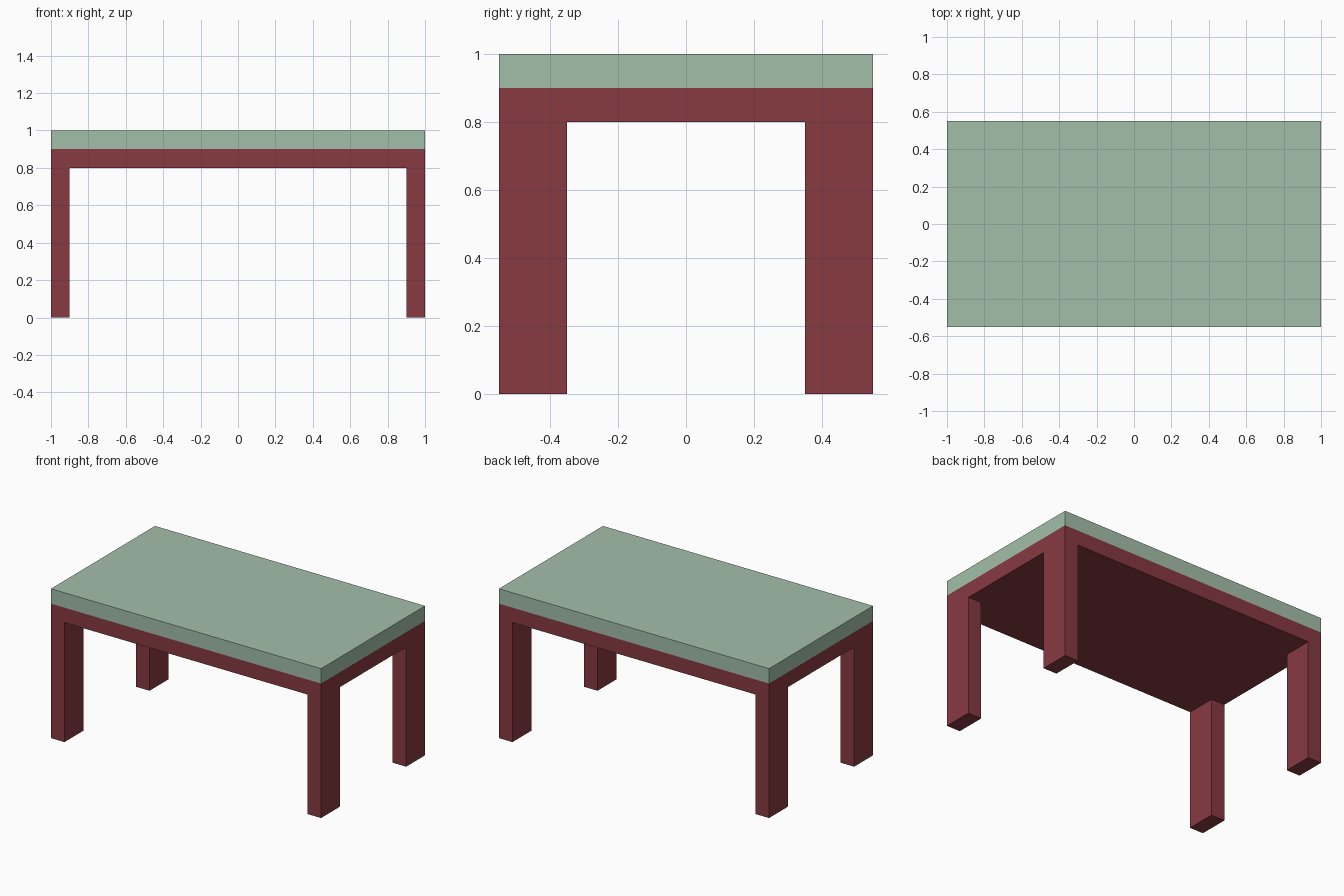
import bpy
import bmesh
from mathutils import Matrix, Vector

cube = bpy.data.objects.get("Cube")
if cube:
    bpy.data.objects.remove(cube, do_unlink=True)


def make_material(name, rgb):
    mat = bpy.data.materials.new(name)
    mat.use_nodes = True
    color = (*rgb, 1.0)
    mat.diffuse_color = color
    mat.node_tree.nodes["Principled BSDF"].inputs["Base Color"].default_value = color
    return mat


def make_box(name, size, center, mat):
    bm = bmesh.new()
    bmesh.ops.create_cube(bm, size=1, matrix=Matrix.Diagonal((*size, 1)))
    mesh = bpy.data.meshes.new(name)
    bm.to_mesh(mesh)
    bm.free()
    mesh.materials.append(mat)
    obj = bpy.data.objects.new(name, mesh)
    obj.location = Vector(center)
    bpy.context.collection.objects.link(obj)
    return obj


green = make_material("sage green", (0.366, 0.521, 0.402))
red = make_material("dark red", (0.242, 0.042, 0.053))

LENGTH, DEPTH = 2.0, 1.1
LEG_X, LEG_Y, LEG_H = 0.1, 0.2, 0.8
SLAB = 0.1

# Tabletop over a solid frame slab
make_box("frame", (LENGTH, DEPTH, SLAB), (0, 0, LEG_H + SLAB / 2), red)
make_box("tabletop", (LENGTH, DEPTH, SLAB), (0, 0, LEG_H + SLAB * 1.5), green)

# Four legs flush with the corners
for side, sx in (("left", 1), ("right", -1)):
    for end, sy in (("front", -1), ("back", 1)):
        make_box(f"{end}_{side}_leg", (LEG_X, LEG_Y, LEG_H),
                 (sx * (LENGTH - LEG_X) / 2, sy * (DEPTH - LEG_Y) / 2, LEG_H / 2), red)
